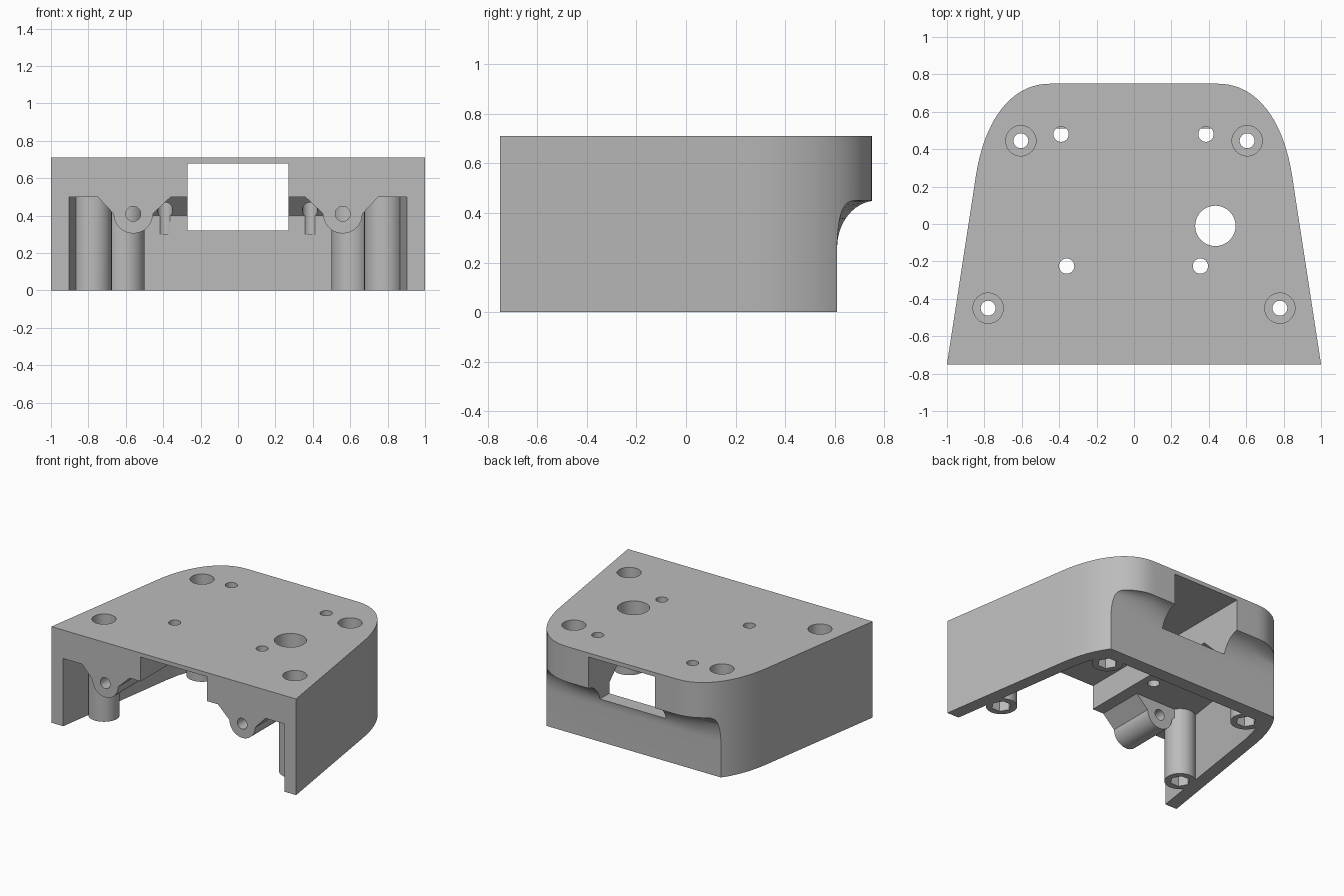
import bpy, bmesh, math

cube = bpy.data.objects.get("Cube")
if cube:
    bpy.data.objects.remove(cube, do_unlink=True)

grey = bpy.data.materials.new("plain_grey")
grey.use_nodes = True
grey.diffuse_color = (0.5, 0.5, 0.5, 1)
grey.node_tree.nodes["Principled BSDF"].inputs["Base Color"].default_value = (0.5, 0.5, 0.5, 1)

PLACE = {"x": lambda a, b, t: (t, a, b),
         "y": lambda a, b, t: (a, t, b),
         "z": lambda a, b, t: (a, b, t)}


def loft(name, rings):
    """Closed solid through equal-length rings of 3D points."""
    bm = bmesh.new()
    rows = [[bm.verts.new(p) for p in ring] for ring in rings]
    n = len(rows[0])
    bm.faces.new(rows[0])
    bm.faces.new(rows[-1])
    for r0, r1 in zip(rows, rows[1:]):
        for i in range(n):
            j = (i + 1) % n
            bm.faces.new((r0[i], r0[j], r1[j], r1[i]))
    bmesh.ops.recalc_face_normals(bm, faces=bm.faces)
    me = bpy.data.meshes.new(name)
    bm.to_mesh(me)
    bm.free()
    me.materials.append(grey)
    ob = bpy.data.objects.new(name, me)
    bpy.context.collection.objects.link(ob)
    return ob


def prism(name, pts, axis, lo, hi):
    return loft(name, [[PLACE[axis](a, b, t) for a, b in pts] for t in (lo, hi)])


def circle(cx, cy, r, n=40):
    return [(cx + r * math.cos(math.tau * i / n), cy + r * math.sin(math.tau * i / n))
            for i in range(n)]


def rect(a0, a1, b0, b1):
    return [(a0, b0), (a1, b0), (a1, b1), (a0, b1)]


def mirrored(half):
    return half + [(-x, y) for x, y in reversed(half)]


def bezier(p, n=20):
    w = lambda t: ((1 - t) ** 3, 3 * t * (1 - t) ** 2, 3 * t * t * (1 - t), t ** 3)
    return [tuple(sum(k * q[c] for k, q in zip(w(i / n), p)) for c in (0, 1))
            for i in range(n + 1)]


def combine(tool, operation):
    tool.hide_render = True
    mod = housing.modifiers.new("bool", "BOOLEAN")
    mod.operation, mod.object, mod.solver = operation, tool, "EXACT"
    bpy.context.view_layer.objects.active = housing
    bpy.ops.object.modifier_apply(modifier=mod.name)
    bpy.data.objects.remove(tool, do_unlink=True)


def add(tool):
    combine(tool, "UNION")


def cut(tool):
    combine(tool, "DIFFERENCE")


# Outer body with tapered sides and rounded rear corners
outline = [(1.0076, -0.8)] + bezier([(0.845, 0.26), (0.80, 0.55), (0.66, 0.75), (0.45, 0.75)])
housing = prism("housing", mirrored(outline), "z", 0, 0.71)

# Hollow underside, open at the front
cavity = [(0.918, -0.85), (0.755, 0.25), (0.735, 0.35), (0.705, 0.44), (0.67, 0.51)]
cut(prism("cavity", mirrored(cavity), "z", -0.1, 0.5))

# Sloped reinforcement where the ceiling meets the rear wall
add(prism("rear_chamfer", [(0.51, 0.4), (0.41, 0.5), (0.41, 0.55), (0.56, 0.55), (0.56, 0.4)],
          "x", -0.66, 0.66))

# Screw posts and horizontal front bosses
POSTS = [(s * x, y) for s in (-1, 1) for x, y in ((0.78, -0.45), (0.605, 0.445))]
for x, y in POSTS:
    add(prism("post", circle(x, y, 0.105), "z", 0, 0.6))
for s in (-1, 1):
    arc = [(0.56 + 0.105 * math.cos(a), 0.41 + 0.105 * math.sin(a))
           for a in [-math.pi * i / 20 for i in range(21)]]
    web = [(0.75, 0.55), (0.75, 0.5)] + arc + [(0.36, 0.5), (0.36, 0.55)]
    add(prism("front_boss", [(s * x, z) for x, z in web], "y", -0.8, -0.4))

# Trim the front flush
cut(prism("front_trim", rect(-1.5, 1.5, -0.5, 1.5), "y", -1, -0.75))

# Scooped recess along the lower rear, shallower at its ends
rings = []
for x, ry in ((-0.9, 0.05), (-0.70, 0.05), (-0.45, 0.16), (0.45, 0.16), (0.70, 0.05), (0.9, 0.05)):
    scoop = [(0.61 + ry * (1 - math.cos(a)), 0.26 + 0.19 * math.sin(a))
             for a in [math.pi / 2 * i / 14 for i in range(15)]]
    profile = [(0.61, -0.1)] + scoop + [(0.95, 0.45), (0.95, -0.1)]
    rings.append([(x, y, z) for y, z in profile])
cut(loft("rear_recess", rings))

# Central channel through the roof slab and the rear wall window
cut(prism("channel", rect(-0.27, 0.27, 0.32, 0.68), "y", -0.9, 0.9))

# Counterbored screw holes with hexagonal nut pockets
for x, y in POSTS:
    cut(prism("screw_hole", circle(x, y, 0.04, 24), "z", -0.1, 0.9))
    cut(prism("counterbore", circle(x, y, 0.081), "z", 0.41, 0.9))
    cut(prism("nut_pocket", circle(x, y, 0.068, 6), "z", -0.1, 0.1))

# Roof holes, the large cable hole and the boss holes
for x, y in ((-0.39, 0.48), (0.385, 0.48), (-0.36, -0.225), (0.355, -0.225)):
    cut(prism("roof_hole", circle(x, y, 0.041, 24), "z", 0.3, 0.9))
cut(prism("cable_hole", circle(0.435, -0.01, 0.108), "z", 0.3, 0.9))
for s in (-1, 1):
    cut(prism("boss_hole", circle(s * 0.56, 0.41, 0.04, 24), "y", -0.9, -0.3))

# Smooth the curves, keep edges sharp
bpy.ops.object.select_all(action="DESELECT")
housing.select_set(True)
bpy.context.view_layer.objects.active = housing
bpy.ops.object.shade_smooth_by_angle(angle=math.radians(30))
